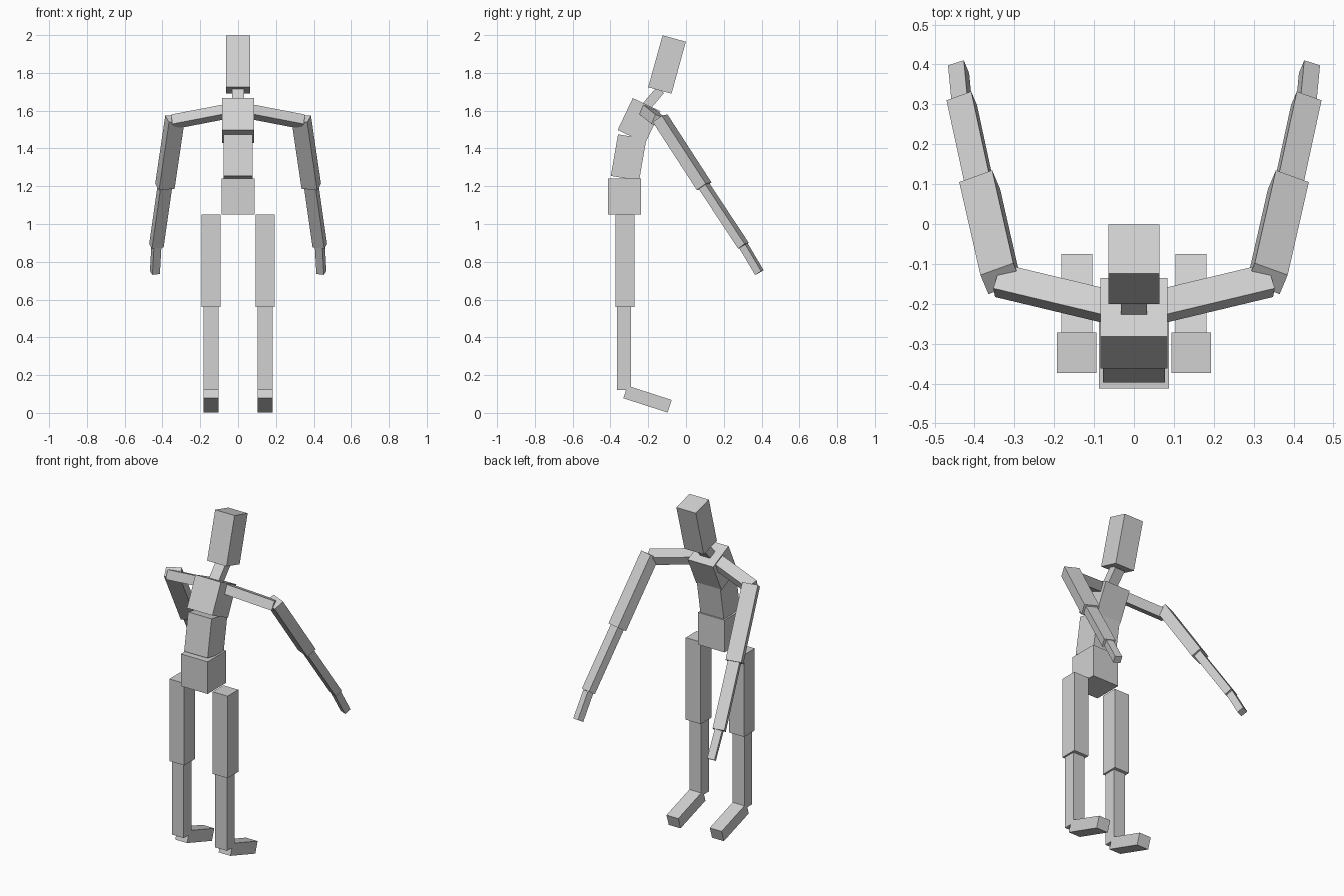
import bpy, bmesh
from mathutils import Vector, Matrix

if "Cube" in bpy.data.objects:
    bpy.data.objects.remove(bpy.data.objects["Cube"])

grey = bpy.data.materials.new("light_grey")
grey.diffuse_color = (0.64, 0.64, 0.64, 1)
grey.use_nodes = True
grey.node_tree.nodes["Principled BSDF"].inputs["Base Color"].default_value = grey.diffuse_color


def block(name, start, end, width, depth, across=(1, 0, 0)):
    """Square-ended block from start to end; 'across' is the width direction."""
    a, b = Vector(start), Vector(end)
    axis = (b - a).normalized()
    w = Vector(across)
    w = (w - axis * w.dot(axis)).normalized()
    d = axis.cross(w)
    frame = Matrix((w * width, d * depth, b - a)).transposed().to_4x4()
    frame.translation = (a + b) / 2
    bm = bmesh.new()
    bmesh.ops.create_cube(bm, size=1, matrix=frame)
    bmesh.ops.recalc_face_normals(bm, faces=bm.faces)
    mesh = bpy.data.meshes.new(name)
    bm.to_mesh(mesh)
    bm.free()
    mesh.materials.append(grey)
    bpy.context.collection.objects.link(bpy.data.objects.new(name, mesh))


# Spine and head
block("pelvis", (0, -0.325, 1.05), (0, -0.325, 1.242), 0.176, 0.175)
block("abdomen", (0, -0.323, 1.242), (0, -0.285, 1.462), 0.155, 0.152)
block("chest", (0, -0.2885, 1.463), (0, -0.2085, 1.632), 0.168, 0.162)
block("neck", (0, -0.213, 1.619), (0, -0.136, 1.709), 0.065, 0.05)
block("head", (0, -0.1385, 1.707), (0, -0.0625, 1.982), 0.128, 0.128)

for side, s in (("left", -1), ("right", 1)):
    # Leg
    block(side + "_thigh", (s * 0.143, -0.323, 1.05), (s * 0.143, -0.323, 0.56), 0.099, 0.101)
    block(side + "_shin", (s * 0.143, -0.328, 0.56), (s * 0.143, -0.328, 0.12), 0.078, 0.072)
    block(side + "_foot", (s * 0.143, -0.321, 0.111), (s * 0.143, -0.0865, 0.035), 0.078, 0.07)

    # Arm
    block(side + "_shoulder", (s * 0.04, -0.213, 1.60), (s * 0.341, -0.141, 1.542),
          0.07, 0.055, (-s * 0.015, 0.063, -0.026))
    roll = (-s * 0.94, 0.34, 0.08)
    elbow, wrist = (s * 0.387, 0.096, 1.20), (s * 0.432, 0.304, 0.885)
    block(side + "_upper_arm", (s * 0.334, -0.137, 1.56), elbow, 0.088, 0.062, roll)
    block(side + "_forearm", elbow, wrist, 0.066, 0.045, roll)
    block(side + "_hand", wrist, (s * 0.440, 0.388, 0.743), 0.042, 0.04, roll)
